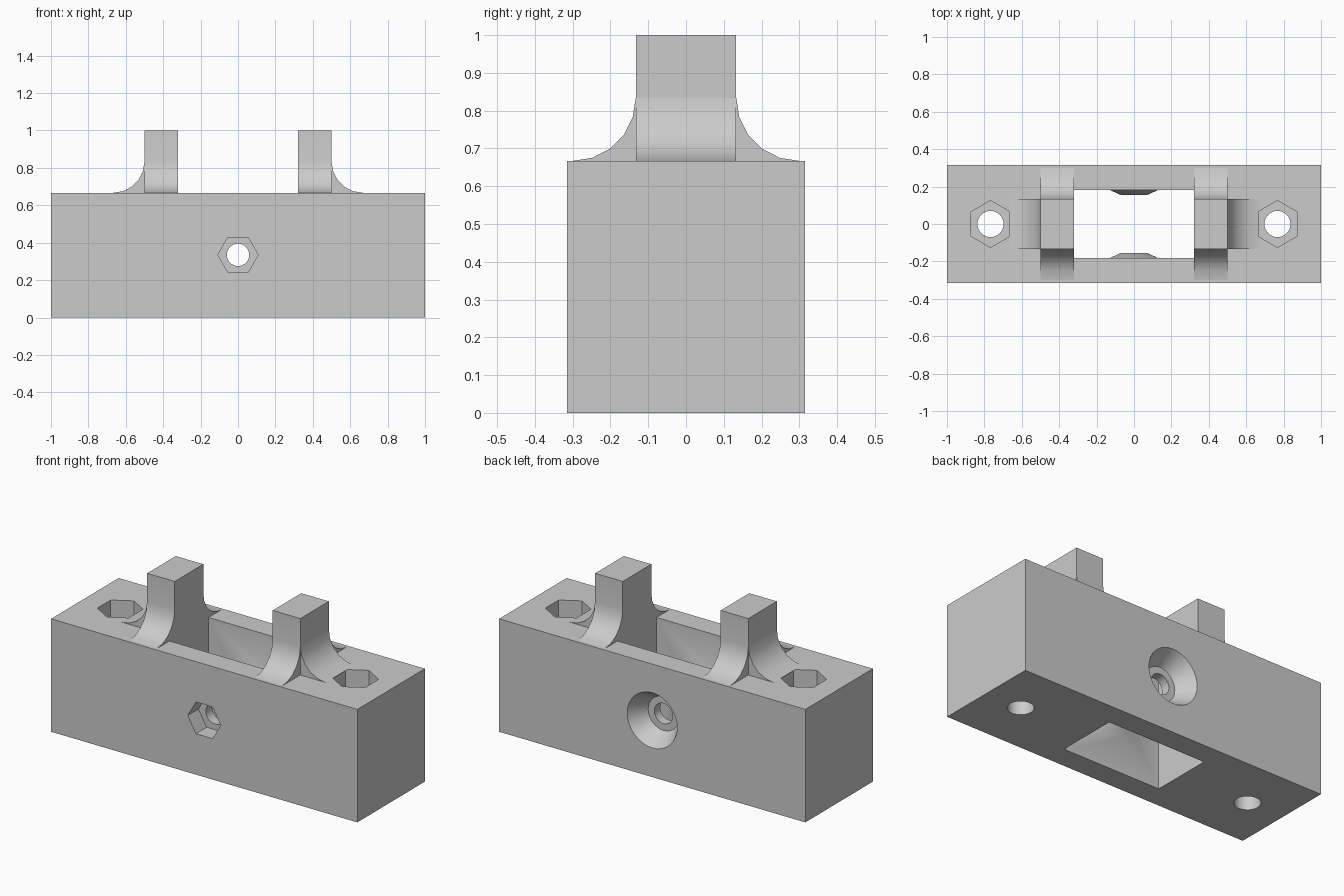
import bpy
import bmesh
from math import sin, cos, pi, radians

cube = bpy.data.objects.get("Cube")
if cube:
    bpy.data.objects.remove(cube)

grey = bpy.data.materials.new("plain grey")
grey.use_nodes = True
colour = (0.6, 0.6, 0.6, 1)
grey.diffuse_color = colour
grey.node_tree.nodes["Principled BSDF"].inputs["Base Color"].default_value = colour

TOP = 0.667       # top of the block
MID = 0.335       # height of the cross bolt
HALF_Y = 0.315
SLOT_X, SLOT_Y = 0.32, 0.182
POST_Y, POST_OUT = 0.133, 0.5
FILLET = 0.167


def loft(name, first, last):
    """Solid between two matching rings of points."""
    bm = bmesh.new()
    a = [bm.verts.new(p) for p in first]
    b = [bm.verts.new(p) for p in last]
    bm.faces.new(a)
    bm.faces.new(b[::-1])
    for i in range(len(a)):
        j = (i + 1) % len(a)
        bm.faces.new((a[i], b[i], b[j], a[j]))
    bmesh.ops.recalc_face_normals(bm, faces=bm.faces)
    mesh = bpy.data.meshes.new(name)
    bm.to_mesh(mesh)
    bm.free()
    mesh.materials.append(grey)
    obj = bpy.data.objects.new(name, mesh)
    bpy.context.collection.objects.link(obj)
    return obj


def box(name, hx, hy, z0, z1):
    def ring(z):
        return [(-hx, -hy, z), (hx, -hy, z), (hx, hy, z), (-hx, hy, z)]
    return loft(name, ring(z0), ring(z1))


def frustum(name, axis, centre, start, end, r0, r1, sides=32, turn=0.0):
    """Cone section along y (centre is x, z) or along z (centre is x, y)."""
    def ring(r, d):
        points = []
        for i in range(sides):
            t = turn + 2 * pi * i / sides
            u, v = centre[0] + r * cos(t), centre[1] + r * sin(t)
            points.append((u, d, v) if axis == "y" else (u, v, d))
        return points
    return loft(name, ring(r0, start), ring(r1, end))


def combine(target, tool, operation):
    mod = target.modifiers.new(operation, "BOOLEAN")
    mod.operation = operation
    mod.solver = "EXACT"
    mod.object = tool
    bpy.context.view_layer.objects.active = target
    bpy.ops.object.modifier_apply(modifier=mod.name)
    bpy.data.objects.remove(tool)


def smooth(obj):
    bpy.ops.object.select_all(action="DESELECT")
    obj.select_set(True)
    bpy.context.view_layer.objects.active = obj
    bpy.ops.object.shade_smooth_by_angle(angle=radians(30))


# Block with a through slot
block = box("block", 1, HALF_Y, 0, TOP)
combine(block, box("slot", SLOT_X, SLOT_Y, -0.1, 1), "DIFFERENCE")

# Tapered bosses on both long slot walls
for side in (-1, 1):
    boss = frustum("boss", "y", (0, MID), side * 0.155, side * 0.195, 0.07, 0.159)
    combine(block, boss, "UNION")

# Cross bolt: hole, nut pocket in front, countersink at the back
cuts = [
    frustum("bolt_hole", "y", (0, MID), -0.5, 0.5, 0.06, 0.06),
    frustum("nut_pocket", "y", (0, MID), -0.4, -0.215, 0.108, 0.108, sides=6),
    frustum("countersink", "y", (0, MID), HALF_Y + 0.01, 0.21, 0.169, 0.1),
]
# Vertical bolts: hole and nut pocket at each end
for side in (-1, 1):
    at = (side * 0.767, 0)
    cuts.append(frustum("end_hole", "z", at, -0.1, 0.9, 0.07, 0.07))
    cuts.append(frustum("end_pocket", "z", at, TOP - 0.2, 0.9, 0.125, 0.125,
                        sides=6, turn=pi / 2))
for cut in cuts:
    combine(block, cut, "DIFFERENCE")
smooth(block)

# Concave fillet as (distance out, height), from the top down
curve = [(FILLET * (1 - cos(t)), TOP + FILLET * (1 - sin(t)))
         for t in (radians(18 * i) for i in range(6))]

# Posts flaring to the front and back, each with an outer fillet
half = [(POST_Y, 1)] + [(POST_Y + d, z) for d, z in curve]
outline = half + [(-y, z) for y, z in reversed(half)]
wedge = [(POST_OUT, TOP)] + [(POST_OUT + d, z) for d, z in curve]
for side, label in ((1, "left"), (-1, "right")):
    smooth(loft(label + "_post",
                [(side * SLOT_X, y, z) for y, z in outline],
                [(side * POST_OUT, y, z) for y, z in outline]))
    smooth(loft(label + "_outer_fillet",
                [(side * x, -POST_Y, z) for x, z in wedge],
                [(side * x, POST_Y, z) for x, z in wedge]))
